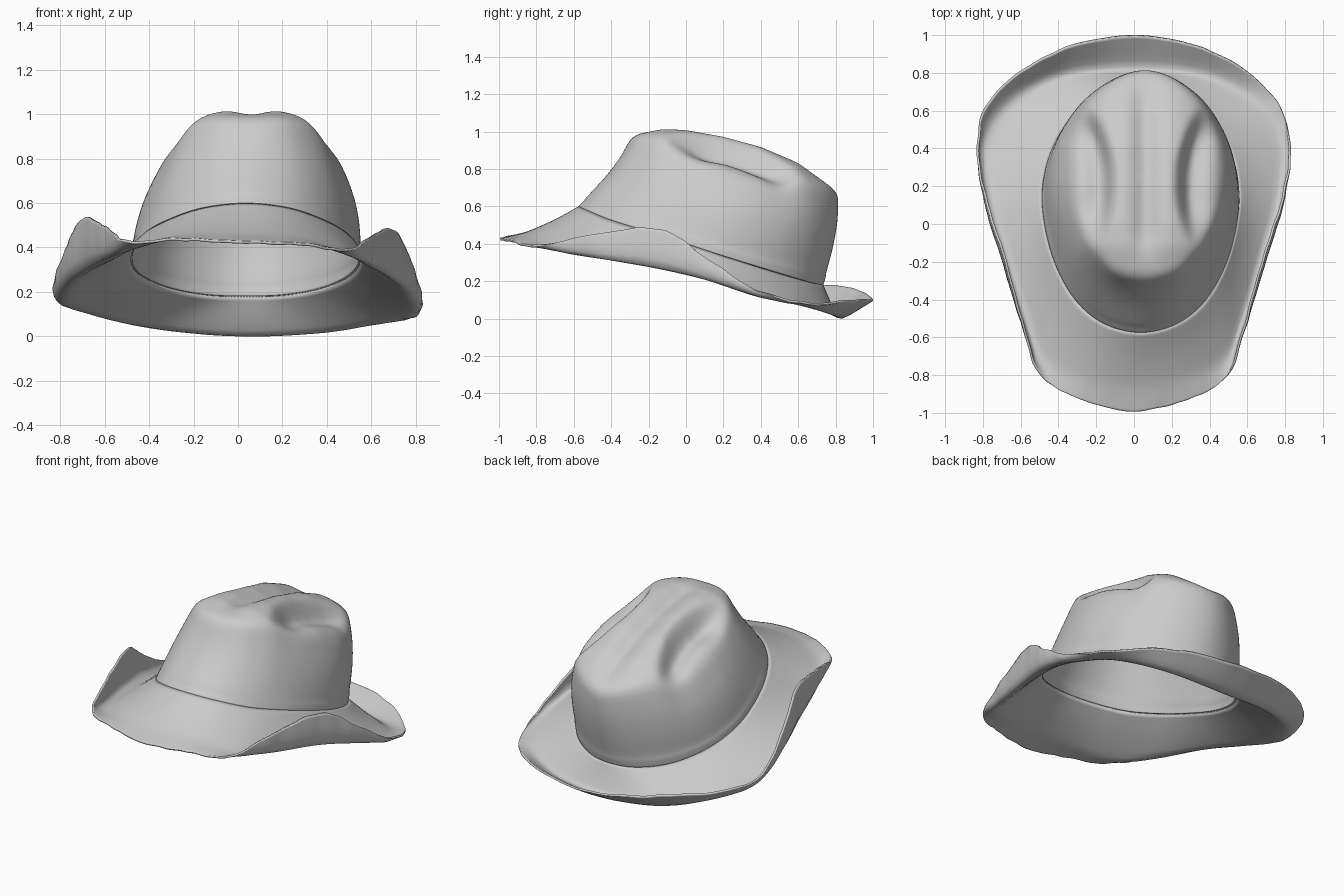
import bpy, math, random
from mathutils import Vector

random.seed(4)
if "Cube" in bpy.data.objects:
    bpy.data.objects.remove(bpy.data.objects["Cube"], do_unlink=True)

SEG = 6  # samples between neighbouring outline points

felt = bpy.data.materials.new("light_grey_felt")
felt.use_nodes = True
felt.diffuse_color = (0.6, 0.6, 0.6, 1)
felt.node_tree.nodes["Principled BSDF"].inputs["Base Color"].default_value = (0.6, 0.6, 0.6, 1)


def loop(half, shift=0.0):
    """Mirror a front-to-back half outline and sample it as a smooth closed loop."""
    pts = [Vector(p) for p in half]
    pts += [Vector((-p.x, p.y, p.z)) for p in pts[-2:0:-1]]
    n, out = len(pts), []
    for i in range(n):
        a, b, c, d = (pts[(i + k) % n] for k in (-1, 0, 1, 2))
        for s in range(SEG):
            t = s / SEG
            p = 0.5 * (2 * b + (c - a) * t + (2 * a - 5 * b + 4 * c - d) * t * t
                       + (3 * b - a - 3 * c + d) * t ** 3)
            out.append(p + Vector((shift, 0, 0)))
    return out


def mix(a, b, t):
    return [p.lerp(q, t) for p, q in zip(a, b)]


def loft(name, loops, pole=None, thickness=0.012):
    """Bridge loops into a thin smooth shell, optionally closed at a pole."""
    n = len(loops[0])
    verts = [p for ring in loops for p in ring]
    faces = [(r * n + i, r * n + (i + 1) % n, (r + 1) * n + (i + 1) % n, (r + 1) * n + i)
             for r in range(len(loops) - 1) for i in range(n)]
    if pole:
        k = len(verts) - n
        verts.append(pole)
        faces += [(k + i, k + (i + 1) % n, len(verts) - 1) for i in range(n)]
    mesh = bpy.data.meshes.new(name)
    mesh.from_pydata(verts, [], faces)
    mesh.materials.append(felt)
    mesh.shade_smooth()
    ob = bpy.data.objects.new(name, mesh)
    bpy.context.collection.objects.link(ob)
    sub = ob.modifiers.new("smooth", "SUBSURF")
    sub.levels = sub.render_levels = 1
    solid = ob.modifiers.new("felt_thickness", "SOLIDIFY")
    solid.thickness = thickness
    solid.offset = -1
    return ob


# Outlines, front to back
base = loop([(0, -.575, .6), (.19, -.53, .58), (.34, -.41, .53), (.45, -.22, .47), (.51, 0, .4),
             (.52, .2, .335), (.465, .41, .27), (.34, .59, .215), (.17, .7, .185), (0, .735, .18)], .035)
valley = loop([(0, -.86, .46), (.26, -.82, .45), (.48, -.72, .385), (.58, -.52, .335), (.69, -.18, .28),
               (.77, .1, .22), (.79, .39, .135), (.68, .61, .09), (.4, .78, .025), (0, .82, -.003)])
rim = loop([(0, -.99, .43), (.28, -.93, .43), (.49, -.8, .41), (.59, -.5, .47), (.69, -.15, .505),
            (.77, .1, .36), (.82, .39, .18), (.75, .66, .14), (.43, .9, .13), (0, .99, .11)])

# Brim: slopes from the crown to a trough, then turns up to a worn edge;
# the whole brim leans slightly to one side
worn = [p + Vector([random.uniform(-.006, .006) for _ in range(3)]) for p in rim]
for p in worn:
    p.z -= p.x * (.035 + .035 * min(1, max(0, (p.y - .4) * 4)))
for p in valley:
    p.z -= .02 * p.x
inner = [p - Vector((0, 0, .01)) for p in mix(base, valley, .45)]
outer = mix(valley, worn, .5)
for p in outer:
    p.x *= 1.015
loft("brim", [worn, mix(outer, worn, .7), outer, valley, mix(valley, inner, .35), inner,
              mix(inner, base, .7), base])


# Crown top: sloping spine, rounded shoulders, centre crease and two side pinches
CX = 0.06
SPINE = [(-.35, .95), (-.25, .99), (-.12, 1.02), (0, 1.015), (.2, .98), (.4, .925), (.6, .84), (.8, .69), (.9, .6)]


def top_height(x, y):
    z = SPINE[-1][1]
    for (y0, z0), (y1, z1) in zip(SPINE, SPINE[1:]):
        if y <= y1:
            z = z0 + (z1 - z0) * (y - y0) / (y1 - y0)
            break
    d = abs(x - CX)
    z -= 3 * d ** 3
    fade = 1 / (1 + math.exp(-(y + .12) * 25)) / (1 + math.exp((y - .7) * 25))
    z -= .045 * fade * math.exp(-(d / .07) ** 2)
    pinch = .225 + .6 * (y - .2) ** 2
    width = .04 if d < pinch else .11
    z -= .12 * math.exp(-((d - pinch) / width) ** 2 - ((y - .26) / .29) ** 4)
    return z


outline = loop([(0, -.3, 0), (.14, -.27, 0), (.25, -.18, 0), (.335, -.05, 0), (.4, .11, 0),
                (.425, .29, 0), (.38, .48, 0), (.29, .65, 0), (.15, .77, 0), (0, .815, 0)], CX)
centre = Vector((CX, .25, 0))


def cap_ring(k):
    ring = [centre.lerp(p, k) for p in outline]
    for p in ring:
        p.z = top_height(p.x, p.y)
    return ring


shoulder = cap_ring(1)
for p in shoulder:
    p.z -= .012


def wall_ring(t, swell):
    """Ring up the crown wall, swollen at the sides and drawn in at the front."""
    ring = mix(base, shoulder, t)
    for p in ring:
        p.x = .045 + (p.x - .045) * (1 + swell)
        p.y += .45 * swell * (1 if p.y > 0 else 1.2)
    return ring


# Crown wall with a faint raised band at its foot, then the pinched top
wall = [base, wall_ring(.03, .004), wall_ring(.1, .014), wall_ring(.125, .006),
        wall_ring(.3, .03), wall_ring(.5, .045), wall_ring(.7, .045), wall_ring(.88, .02)]
cap = [cap_ring(k / 16) for k in range(15, 0, -1)]
pole = Vector((CX, .25, top_height(CX, .25)))
loft("crown", wall + [shoulder] + cap, pole)
